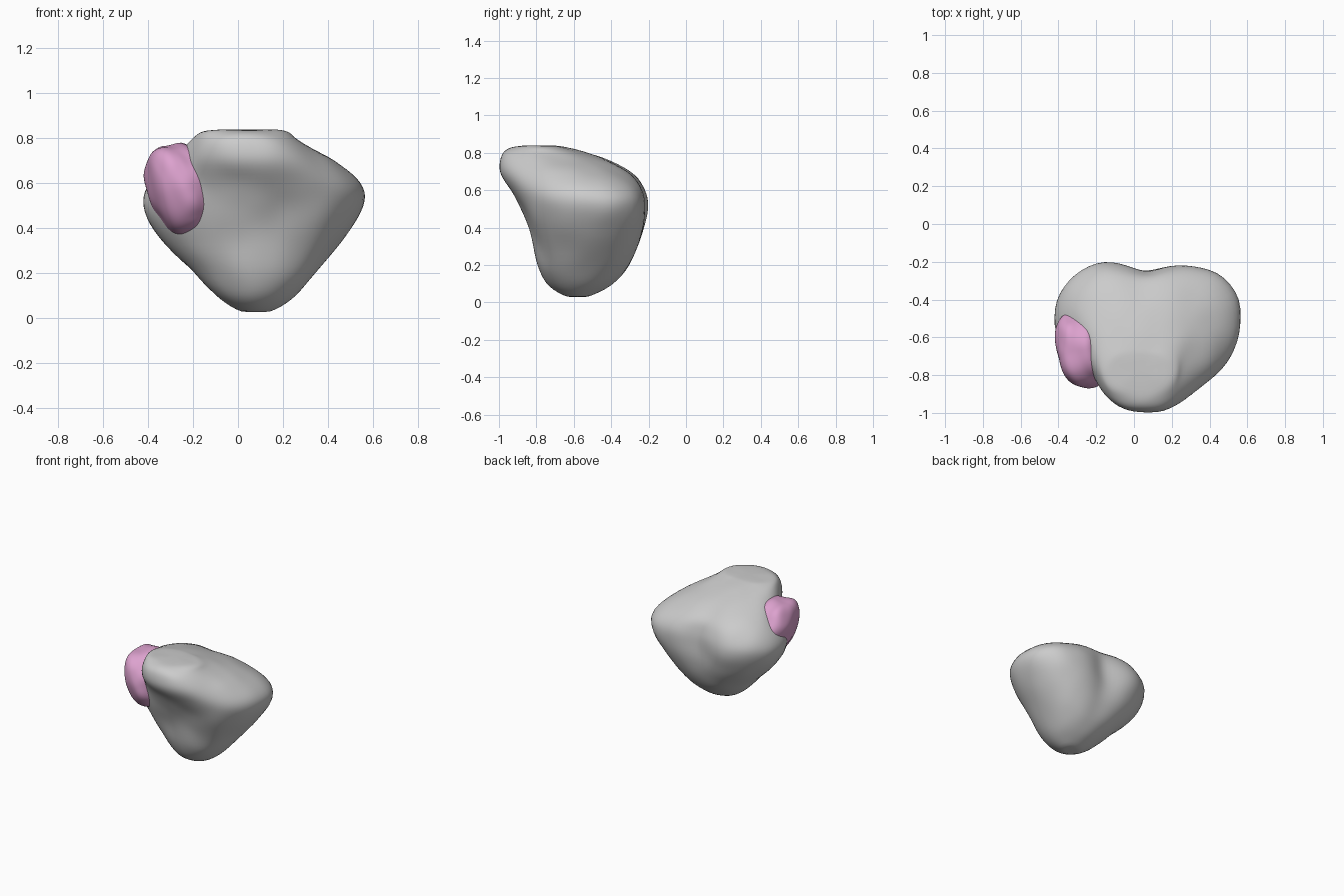
import bpy, bmesh, math
from mathutils import Vector, Matrix, noise

if "Cube" in bpy.data.objects:
    bpy.data.objects.remove(bpy.data.objects["Cube"])

# Gland cross-sections: (centre x, centre y, z, radii every 30 degrees from +x)
LEVELS = [
    (.08, -.58, .026, [.05] * 12),
    (.08, -.57, .085, [.16] * 12),
    (.075, -.54, .20, [.265, .275, .26, .235, .26, .27, .265, .26, .25, .255, .265, .27]),
    (.06, -.56, .36, [.41, .43, .37, .305, .37, .42, .41, .33, .28, .265, .29, .37]),
    (.06, -.58, .50, [.49, .525, .42, .325, .44, .50, .475, .36, .31, .30, .325, .42]),
    (.06, -.58, .60, [.485, .50, .40, .315, .42, .48, .45, .36, .345, .355, .38, .435]),
    (.03, -.62, .70, [.40, .39, .35, .31, .37, .38, .32, .30, .345, .375, .395, .385]),
    (.03, -.72, .785, [.24, .25, .24, .23, .26, .26, .24, .24, .26, .265, .28, .26]),
    (.03, -.77, .825, [.20, .18, .14, .13, .15, .18, .20, .19, .17, .175, .18, .19]),
    (.03, -.77, .837, [.15, .13, .09, .08, .09, .13, .15, .14, .12, .11, .13, .14]),
]
SEGMENTS, STEPS = 72, 5


def spline(a, b, c, d, t):
    return b + .5 * t * (c - a + t * (2 * a - 5 * b + 4 * c - d + t * (3 * (b - c) + d - a)))


def ring(level):
    cx, cy, z, radii = level
    points = []
    for i in range(SEGMENTS):
        u = 12 * i / SEGMENTS
        k = int(u)
        r = spline(*[radii[(k + j) % 12] for j in (-1, 0, 1, 2)], u - k)
        angle = 2 * math.pi * i / SEGMENTS
        points.append(Vector((cx + r * math.cos(angle), cy + r * math.sin(angle), z)))
    return points


def finish(bm, name):
    bmesh.ops.recalc_face_normals(bm, faces=bm.faces)
    for face in bm.faces:
        face.smooth = True
    mesh = bpy.data.meshes.new(name)
    bm.to_mesh(mesh)
    bm.free()
    obj = bpy.data.objects.new(name, mesh)
    bpy.context.collection.objects.link(obj)
    return obj


# Main gland: smooth loft through the cross-sections
keys = [ring(level) for level in LEVELS]
rings = []
for k in range(len(keys) - 1):
    quad = [keys[min(max(k + j, 0), len(keys) - 1)] for j in (-1, 0, 1, 2)]
    for s in range(STEPS):
        rings.append([spline(*p, s / STEPS) for p in zip(*quad)])
rings.append(keys[-1])

bm = bmesh.new()
rows = [[bm.verts.new(p) for p in r] for r in rings]
for low, high in zip(rows, rows[1:]):
    for i in range(SEGMENTS):
        j = (i + 1) % SEGMENTS
        bm.faces.new((low[i], low[j], high[j], high[i]))
for row, height in ((rows[0], .020), (rows[-1], .838)):
    centre = sum((v.co for v in row), Vector()) / SEGMENTS
    tip = bm.verts.new((centre.x, centre.y, height))
    for i in range(SEGMENTS):
        bm.faces.new((row[i], row[(i + 1) % SEGMENTS], tip))
# Relax the loft so the section levels do not show, with slight unevenness
for _ in range(6):
    bmesh.ops.smooth_vert(bm, verts=bm.verts, factor=.5,
                          use_axis_x=True, use_axis_y=True, use_axis_z=True)
bm.normal_update()
for v in bm.verts:
    v.co += v.normal * (.002 + .004 * noise.noise(v.co * 8))
finish(bm, "gland")

# Lesion: lumpy, slightly boxy ellipsoid set into the left front
bm = bmesh.new()
bmesh.ops.create_icosphere(bm, subdivisions=5, radius=1)
turn = Matrix.Rotation(math.radians(13), 4, 'Z') @ Matrix.Rotation(math.radians(-18), 4, 'Y')
for v in bm.verts:
    d = v.co.copy()
    boxy = sum(abs(c) ** 2.4 for c in d) ** (-1 / 2.4)
    d *= boxy * (1 + .09 * noise.noise(d * 1.6 + Vector((3, 1, 5))))
    v.co = turn @ Vector((d.x * .138, d.y * .205, d.z * .205)) + Vector((-.258, -.663, .575))
lesion = finish(bm, "lesion")
pink = bpy.data.materials.new("pink")
pink.diffuse_color = (.72, .36, .62, 1)
pink.use_nodes = True
pink.node_tree.nodes["Principled BSDF"].inputs["Base Color"].default_value = pink.diffuse_color
lesion.data.materials.append(pink)
